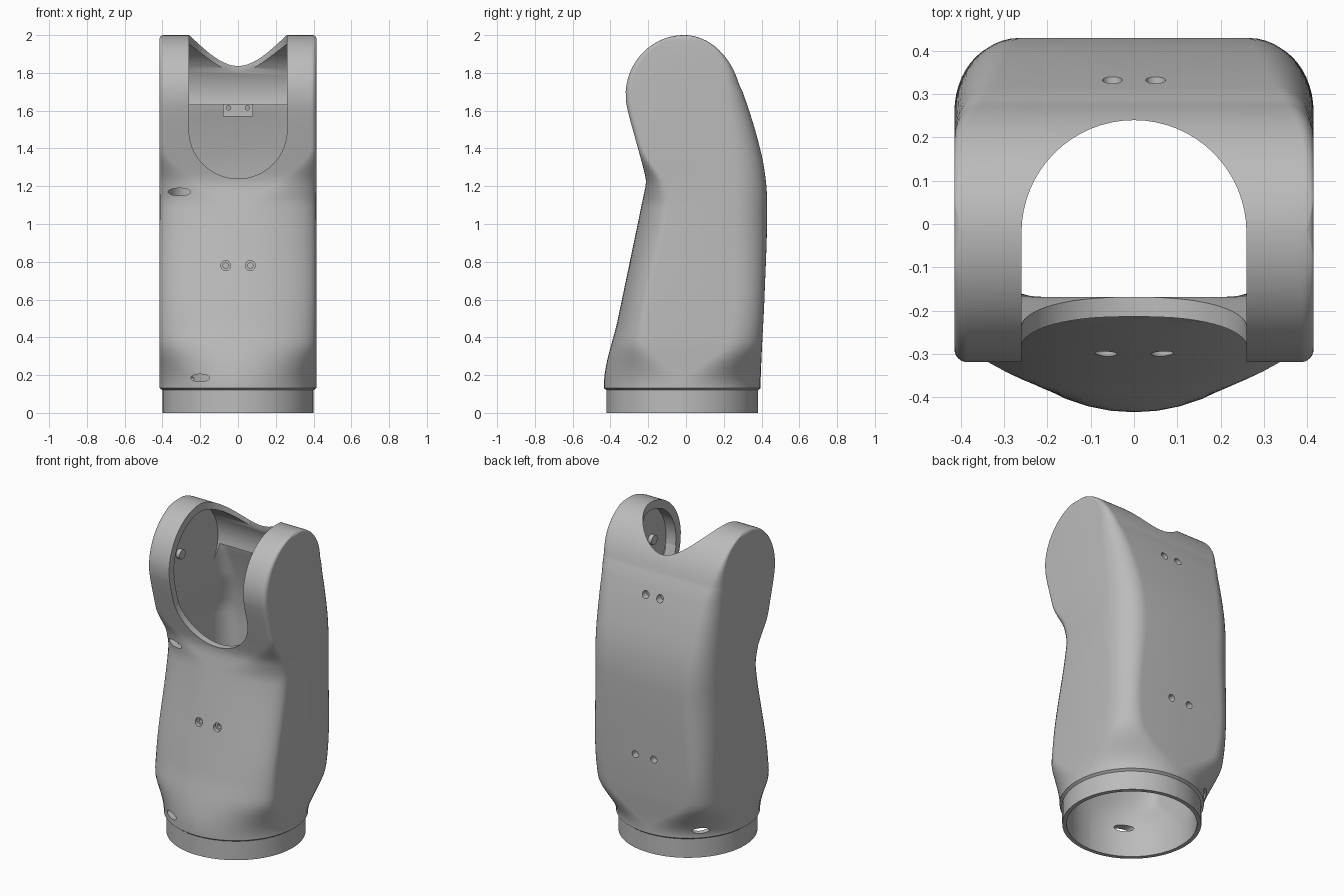
import bpy, bmesh
from math import sin, cos, pi, sqrt
from mathutils import Vector

if "Cube" in bpy.data.objects:
    bpy.data.objects.remove(bpy.data.objects["Cube"], do_unlink=True)

grey = bpy.data.materials.new("plain_grey")
grey.use_nodes = True
grey.diffuse_color = (0.5, 0.5, 0.5, 1)
grey.node_tree.nodes["Principled BSDF"].inputs["Base Color"].default_value = (0.5, 0.5, 0.5, 1)


def curve(keys, z):
    """Smooth interpolation through (z, value) keys."""
    if z <= keys[0][0]:
        return keys[0][1]
    if z >= keys[-1][0]:
        return keys[-1][1]
    slope = lambda i: 0 if i in (0, len(keys) - 1) else (
        (keys[i + 1][1] - keys[i - 1][1]) / (keys[i + 1][0] - keys[i - 1][0]))
    for i, ((a, va), (b, vb)) in enumerate(zip(keys, keys[1:])):
        if z <= b:
            h, t = b - a, (z - a) / (b - a)
            return ((2*t**3 - 3*t*t + 1) * va + (t**3 - 2*t*t + t) * h * slope(i)
                    + (3*t*t - 2*t**3) * vb + (t**3 - t*t) * h * slope(i + 1))


# Side outline and corner sizes by height
FRONT = [(0.14, -0.435), (0.5, -0.36), (0.86, -0.285), (1.15, -0.225), (1.22, -0.212),
         (1.28, -0.222), (1.45, -0.268), (1.6, -0.308), (1.68, -0.32)]
BACK = [(0.14, 0.395), (0.3, 0.4), (0.6, 0.415), (1.1, 0.43), (1.3, 0.413), (1.5, 0.365),
        (1.7, 0.3), (1.75, 0.278)]
FRONT_X = [(0.14, 0.415), (0.38, 0.4), (1.1, 0.38), (1.22, 0.2), (1.4, 0.03)]
FRONT_Y = [(0.14, 0.415), (0.38, 0.18), (1.1, 0.15), (1.22, 0.1), (1.4, 0.03)]
BACK_X = [(0.14, 0.415), (0.38, 0.15), (1.1, 0.15), (1.6, 0.1), (1.95, 0.025)]
BACK_Y = [(0.14, 0.415), (0.38, 0.18), (1.1, 0.18), (1.6, 0.12), (1.95, 0.025)]


def section(z, wall=0.0, steps=12):
    """One horizontal ring: elliptical corners joined by flat sides."""
    if z < 0.13:
        half, yf, yb = 0.4, -0.42, 0.38
        corners = [0.4] * 4
    else:
        half = 0.415
        if z > 1.98:
            half -= 0.02 * (1 - sqrt(max(0, 1 - ((z - 1.98) / 0.02) ** 2)))
        yf = curve(FRONT, z)
        if z > 1.68:
            yf = -0.01 - 0.31 * sqrt(max(0, 1 - ((z - 1.68) / 0.32) ** 2))
        yb = curve(BACK, z)
        if z > 1.75:
            yb = -0.01 + 0.31 * sqrt(max(0, 1 - ((z - 1.6) / 0.4) ** 2))
        corners = [curve(k, z) for k in (FRONT_X, FRONT_Y, BACK_X, BACK_Y)]
    half, yf, yb = half - wall, yf + wall, yb - wall
    if wall and z > 1.2:
        half -= min(1, (z - 1.2) / 0.2) * 0.04
    limit = (yb - yf) * 0.499
    fx, bx = [min(half * 0.999, max(0.02, corners[i] - wall)) for i in (0, 2)]
    fy, by = [min(limit, max(0.02, corners[i] - wall)) for i in (1, 3)]
    side = []
    for i in range(steps + 1):
        a = -pi / 2 + pi / 2 * i / steps
        side.append((half - fx + fx * cos(a), yf + fy + fy * sin(a)))
    for i in range(steps + 1):
        a = pi / 2 * i / steps
        side.append((half - bx + bx * cos(a), yb - by + by * sin(a)))
    return [Vector((x, y, z)) for x, y in side + [(-x, y) for x, y in reversed(side)]]


def finish(name, bm):
    bmesh.ops.recalc_face_normals(bm, faces=bm.faces)
    mesh = bpy.data.meshes.new(name)
    bm.to_mesh(mesh)
    bm.free()
    mesh.materials.append(grey)
    ob = bpy.data.objects.new(name, mesh)
    bpy.context.collection.objects.link(ob)
    return ob


def loft(name, rings):
    bm = bmesh.new()
    rows = [[bm.verts.new(p) for p in ring] for ring in rings]
    n = len(rows[0])
    for lo, hi in zip(rows, rows[1:]):
        for i in range(n):
            bm.faces.new((lo[i], lo[(i + 1) % n], hi[(i + 1) % n], hi[i]))
    bm.faces.new(rows[0][::-1])
    bm.faces.new(rows[-1])
    return finish(name, bm)


def rod(name, start, end, rx, ry=None, sides=32):
    """Cylinder from start to end; ry is the radius across the flat way."""
    bm = bmesh.new()
    start, end = Vector(start), Vector(end)
    bmesh.ops.create_cone(bm, cap_ends=True, segments=sides, radius1=1, radius2=1,
                          depth=(end - start).length)
    bmesh.ops.scale(bm, vec=(rx, ry or rx, 1), verts=bm.verts)
    ob = finish(name, bm)
    ob.location = (start + end) / 2
    ob.rotation_euler = (end - start).to_track_quat('Z', 'Y').to_euler()
    return ob


def box(name, low, high):
    bm = bmesh.new()
    bmesh.ops.create_cube(bm, size=1)
    low, high = Vector(low), Vector(high)
    for v in bm.verts:
        v.co = (low + high) / 2 + v.co * (high - low)
    return finish(name, bm)


def activate(ob):
    bpy.ops.object.select_all(action='DESELECT')
    ob.select_set(True)
    bpy.context.view_layer.objects.active = ob


def cut(target, cutters, keep=False):
    for c in cutters:
        activate(target)
        m = target.modifiers.new("cut", 'BOOLEAN')
        m.operation, m.solver, m.object = 'DIFFERENCE', 'EXACT', c
        bpy.ops.object.modifier_apply(modifier=m.name)
        if not keep:
            bpy.data.objects.remove(c, do_unlink=True)


# Outer shell
heights = [0, 0.12, 0.131, 0.14, 0.15] + [0.18 + 0.03 * i for i in range(50)]
heights += [1.68 + 0.3199 * sin(pi / 2 * i / 22) for i in range(1, 23)]
shell = loft("arm_shell", [section(z) for z in heights])

# Hollow inside, from the open base up to the ledge
inner = [section(z, 0.025) for z in (-0.05, 0.12)]
inner += [section(0.2 + 0.04 * i, 0.045) for i in range(36)] + [section(1.63, 0.042)]
cutters = [loft("cavity", inner),
           rod("joint_hollow", (-0.33, 0, 1.68), (0.33, 0, 1.68), 0.27, sides=64)]

# Opening between the two ears
cutters += [rod("top_opening", (0, -0.02, 1.64), (0, -0.02, 2.2), 0.26, sides=64),
            rod("front_opening", (0, -0.8, 1.5), (0, 0, 1.5), 0.26, sides=64),
            box("ear_gap", (-0.26, -0.8, 1.5), (0.26, -0.02, 2.2))]

# Screw holes, front pair stepped
for s in (-1, 1):
    cutters += [rod("front_hole", (s * 0.065, -0.4, 0.78), (s * 0.065, -0.2, 0.78), 0.014, sides=16),
                rod("front_sink", (s * 0.065, -0.4, 0.78), (s * 0.065, -0.28, 0.78), 0.026, sides=24),
                rod("low_back_hole", (s * 0.065, 0.3, 0.62), (s * 0.065, 0.5, 0.62), 0.022, sides=24)]

# Cable slots on the right side
cutters += [rod("upper_slot", (-0.31, -0.4, 1.17), (-0.31, -0.1, 1.17), 0.06, 0.02),
            rod("lower_slot", (-0.2, -0.6, 0.185), (-0.2, -0.25, 0.185), 0.05, 0.02),
            rod("back_slot", (-0.4, 0.38, 0.18), (-0.2, 0.18, 0.18), 0.05, 0.02)]
cut(shell, cutters)

# Tab hanging under the ledge, sharing the upper back screw holes
tab = box("ledge_tab", (-0.08, 0.25, 1.57), (0.08, 0.285, 1.635))
cut(tab, [rod("tab_hole", (s * 0.05, 0.2, 1.615), (s * 0.05, 0.3, 1.615), 0.012, sides=16)
          for s in (-1, 1)])
cut(shell, [rod("top_back_hole", (s * 0.05, 0.29, 1.605), (s * 0.05, 0.5, 1.605), 0.023, sides=24)
            for s in (-1, 1)])

# Small pivot bosses inside the ears
bosses = [rod(side + "_pivot_boss", (s * 0.305, -0.12, 1.71), (s * 0.34, -0.12, 1.71), 0.03, sides=24)
          for side, s in (("left", 1), ("right", -1))]

for ob in [shell] + bosses:
    activate(ob)
    bpy.ops.object.shade_smooth_by_angle(angle=0.6)
